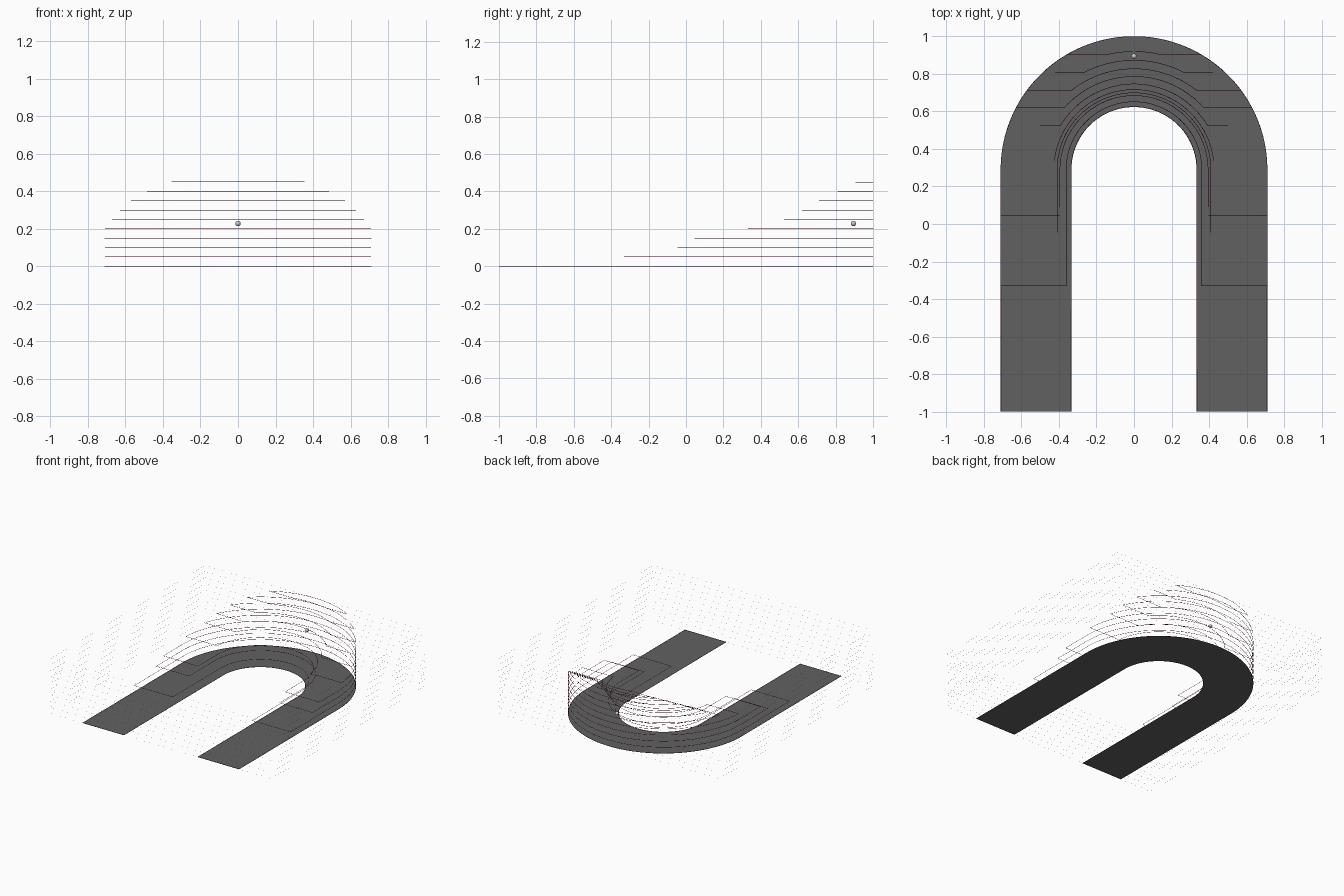
import bpy, bmesh
from math import cos, sin, sqrt, asin, pi

if "Cube" in bpy.data.objects:
    bpy.data.objects.remove(bpy.data.objects["Cube"])

CY, R_OUT, R_IN = 0.29, 0.71, 0.335   # arch centre, outer and inner radius


def material(name, rgb):
    m = bpy.data.materials.new(name)
    m.diffuse_color = (*rgb, 1)
    m.use_nodes = True
    m.node_tree.nodes["Principled BSDF"].inputs["Base Color"].default_value = m.diffuse_color
    return m


GREY = material("dark_grey", (0.12, 0.12, 0.12))
RED = material("dark_red", (0.12, 0.0, 0.03))


def arc(r, y0, n=64):
    """Arch of radius r from right to left, ending on the line y = y0."""
    start = asin(max(0, y0 - CY) / r)
    pts = [(r * cos(start + (pi - 2 * start) * i / n),
            CY + r * sin(start + (pi - 2 * start) * i / n)) for i in range(n + 1)]
    if y0 < CY:
        pts = [(r, y0)] + pts + [(-r, y0)]
    return pts


def outline(r_in, y0):
    return arc(R_OUT, y0) + arc(r_in, y0)[::-1]


def mesh_object(name, bm, mat=None):
    me = bpy.data.meshes.new(name)
    bm.to_mesh(me)
    bm.free()
    ob = bpy.data.objects.new(name, me)
    if mat:
        me.materials.append(mat)
    bpy.context.collection.objects.link(ob)
    return ob


def wire(name, pts, z, radius, mat):
    """Closed thin wire at height z."""
    cu = bpy.data.curves.new(name, 'CURVE')
    cu.dimensions = '3D'
    cu.bevel_depth = radius
    cu.bevel_resolution = 0
    sp = cu.splines.new('POLY')
    sp.points.add(len(pts) - 1)
    for p, (x, y) in zip(sp.points, pts):
        p.co = (x, y, z, 1)
    sp.use_cyclic_u = True
    cu.materials.append(mat)
    bpy.context.collection.objects.link(bpy.data.objects.new(name, cu))


# flat arch-shaped base sheet, as a strip between outer and inner edge
bm = bmesh.new()
outer = [bm.verts.new((x, y, 0)) for x, y in arc(R_OUT, -1)]
inner = [bm.verts.new((x, y, 0)) for x, y in arc(R_IN, -1)]
for i in range(len(outer) - 1):
    bm.faces.new((outer[i], outer[i + 1], inner[i + 1], inner[i]))
mesh_object("base_sheet", bm, GREY)

# contour wires: (inner radius, front end y) per 0.05 level
levels = [(0.335, -1), (0.362, -0.33), (0.41, -0.045), (0.395, 0.047),
          (0.427, 0.333), (0.457, 0.523), (0.497, 0.62), (0.538, 0.713),
          (0.583, 0.81), (0.63, 0.905)]
for k, (r, y0) in enumerate(levels):
    wire(f"contour_{k}", outline(r, y0), 0.05 * k, 0.0013, RED)

# hairline square frames around every level
bm = bmesh.new()
for k in range(len(levels)):
    rings = [[bm.verts.new((sx * s, sy * s, 0.05 * k))
              for sx, sy in ((1, 1), (-1, 1), (-1, -1), (1, -1))]
             for s in (1.0, 0.9995)]
    for i in range(4):
        j = (i + 1) % 4
        bm.faces.new((rings[0][i], rings[0][j], rings[1][j], rings[1][i]))
mesh_object("level_frames", bm, GREY)

# small marker ball
bpy.ops.mesh.primitive_uv_sphere_add(segments=24, ring_count=12, radius=0.014,
                                     location=(0, 0.895, 0.228))
bpy.context.object.name = "marker_ball"
bpy.ops.object.shade_smooth()
